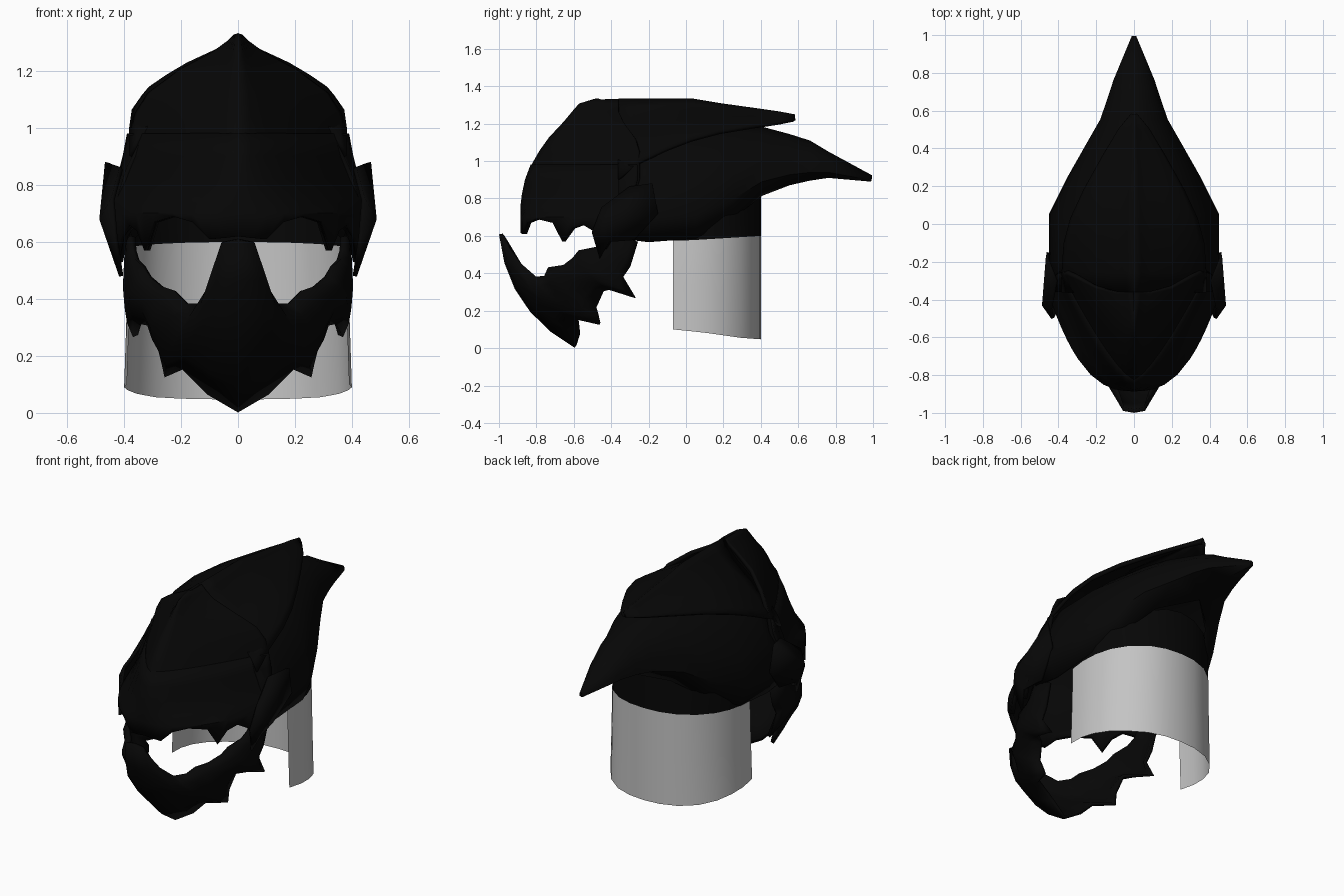
import bpy
import bmesh
from mathutils import Vector

if "Cube" in bpy.data.objects:
    bpy.data.objects.remove(bpy.data.objects["Cube"])


def material(name, value):
    mat = bpy.data.materials.new(name)
    mat.use_nodes = True
    colour = (value, value, value, 1)
    mat.diffuse_color = colour
    mat.node_tree.nodes["Principled BSDF"].inputs["Base Color"].default_value = colour
    return mat


BLACK = material("armour black", 0.002)
GREY = material("neck grey", 0.55)


def sheet(name, rows, mats=(BLACK,), thickness=0.02, row_material=None):
    """Skin a grid of half-model points, mirror it across x and thicken it."""
    bm = bmesh.new()
    grid = [[bm.verts.new(p) for p in row] for row in rows]
    for a, b in zip(grid, grid[1:]):
        for i in range(len(a) - 1):
            face = bm.faces.new((a[i], a[i + 1], b[i + 1], b[i]))
            if row_material:
                face.material_index = row_material(i)
    bmesh.ops.remove_doubles(bm, verts=bm.verts[:], dist=0.0005)
    bmesh.ops.recalc_face_normals(bm, faces=bm.faces[:])
    finish(name, bm, mats, thickness)


def finish(name, bm, mats, thickness):
    mesh = bpy.data.meshes.new(name)
    bm.to_mesh(mesh)
    bm.free()
    for mat in mats:
        mesh.materials.append(mat)
    obj = bpy.data.objects.new(name, mesh)
    bpy.context.collection.objects.link(obj)
    bpy.ops.object.select_all(action="DESELECT")
    obj.select_set(True)
    bpy.context.view_layer.objects.active = obj
    bpy.ops.object.shade_smooth_by_angle(angle=0.7)
    mirror = obj.modifiers.new("mirror", "MIRROR")
    mirror.use_clip = True
    if thickness:
        solid = obj.modifiers.new("thickness", "SOLIDIFY")
        solid.thickness = thickness
        solid.offset = 0


# Face dome: layers are height, front y, half width, back y, roundness in plan
layers = [(.70, -.87, .44, -.35, 2.6), (.75, -.87, .43, -.3, 1.95),
          (.82, -.862, .41, -.27, 1.7), (.9, -.845, .39, -.25, 1.5),
          (.98, -.815, .375, -.25, 1.3), (1.05, -.775, .355, -.25, 1.15),
          (1.12, -.725, .31, -.27, 1.1), (1.2, -.65, .2, -.33, 1.1),
          (1.26, -.6, .085, -.36, 1.1), (1.3, -.565, .03, -.36, 1),
          (1.325, -.48, .004, -.36, 1)]
# Rim teeth: position across the half face and height
teeth = [(0, .62), (.1, .615), (.22, .61), (.35, .67), (.5, .69), (.65, .67), (.72, .57),
         (.78, .64), (.84, .66), (.9, .62), (.94, .53), (.97, .59), (1, .6)]


def face_rows(levels, grow=0):
    def point(layer, s, z):
        _, front, w, back, p = layer
        return ((w + grow) * s, front - grow + (back - front) * s ** p, z)

    rows = [[point(levels[0], s, z) for s, z in teeth]]
    return rows + [[point(lv, s, lv[0]) for s, _ in teeth] for lv in levels]


sheet("face_dome", face_rows(layers))
sheet("brow_plate", face_rows(layers[:5], .01), thickness=.012)


def loft(name, stations, profile):
    """Each station: y, half width, bottom, top, bottom edge width factor."""
    rows = []
    for y, w, low, top, edge in stations:
        row = [(w * edge, y, low)]
        row += [(w * x, y, low + (top - low) * t) for x, t in profile]
        rows.append(row)
    sheet(name, rows)


# Upper crest sweeping back to a point
loft("upper_crest",
     [(-.36, .375, .9, 1.325, 1), (-.25, .375, .99, 1.325, 1), (-.1, .365, 1.06, 1.325, 1),
      (.03, .33, 1.11, 1.325, 1), (.18, .26, 1.15, 1.3, 1), (.36, .16, 1.18, 1.275, 1),
      (.5, .075, 1.2, 1.255, 1), (.58, .008, 1.215, 1.24, 1)],
     [(.93, .13), (.75, .32), (.53, .52), (.22, .74), (.08, .88), (0, 1)])

# Lower shell ending in the long tail
loft("back_shell",
     [(-.36, .43, .59, 1.16, .9), (-.2, .44, .57, 1.21, .88), (.05, .44, .59, 1.21, .88),
      (.25, .34, .70, 1.2, .85), (.4, .255, .82, 1.175, .7), (.55, .17, .88, 1.135, 0),
      (.66, .133, .905, 1.1, 0), (.76, .1, .92, 1.04, 0), (.99, .004, .9, .915, 0)],
     [(1, .2), (.9, .45), (.74, .7), (.4, .9), (0, 1)])

# Jaw guard: upper edge, lower edge and outward bulge of each column
jaw = [((0, -.99, .61), (0, -.59, .01), (0, -.08, -.05)),
       ((.055, -.98, .6), (.1, -.57, .07), (.01, -.08, -.04)),
       ((.09, -.88, .45), (.19, -.58, .16), (.02, -.06, -.02)),
       ((.125, -.8, .378), (.25, -.46, .13), (.03, -.06, 0)),
       ((.18, -.75, .385), (.26, -.47, .18), (.04, -.05, 0)),
       ((.225, -.73, .43), (.27, -.48, .22), (.05, -.04, 0)),
       ((.26, -.65, .44), (.29, -.44, .31), (.055, -.03, 0)),
       ((.31, -.6, .48), (.34, -.41, .32), (.05, -.02, 0)),
       ((.335, -.57, .52), (.36, -.27, .27), (.04, -.02, 0)),
       ((.355, -.47, .54), (.365, -.34, .38), (.035, 0, 0)),
       ((.365, -.43, .57), (.37, -.3, .44), (.025, 0, 0)),
       ((.37, -.4, .62), (.375, -.26, .57), (.015, 0, 0))]
jaw_rows = []
for upper, lower, bulge in jaw:
    a, b, c = Vector(upper), Vector(lower), Vector(bulge)
    jaw_rows.append([a.lerp(b, t) + c * 4 * t * (1 - t) for t in (0, .2, .4, .6, .8, 1)])
sheet("jaw_guard", jaw_rows)

# Swept cheek fins
outline = [(.41, -.46, .48), (.43, -.5, .62), (.44, -.45, .75), (.41, -.3, .86),
           (.46, -.18, .88), (.455, -.15, .72), (.42, -.28, .58), (.44, -.41, .57)]
bm = bmesh.new()
hub = bm.verts.new((.48, -.43, .68))
ring = [bm.verts.new(p) for p in outline]
for i, v in enumerate(ring):
    bm.faces.new((hub, v, ring[(i + 1) % len(ring)]))
bmesh.ops.recalc_face_normals(bm, faces=bm.faces[:])
finish("cheek_fin", bm, (BLACK,), .015)

# Neck curtain: grey cloth below a black band that meets the shell
neck_path = [(.39, -.07, .1, .62), (.4, .03, .09, .64), (.388, .12, .08, .66),
             (.355, .21, .067, .72), (.29, .295, .055, .77), (.2, .36, .05, .82),
             (.1, .392, .048, .85), (0, .4, .047, .86)]
neck_rows = []
for x, y, low, top in neck_path:
    seam = .575 + .025 * max(y, 0) / .4
    neck_rows.append([(x, y, low), (x * .98, y, (low + seam) / 2),
                      (x * .965, y, seam), (x * .95, y, top)])
sheet("neck_curtain", neck_rows, (GREY, BLACK), 0, lambda i: int(i > 1))
